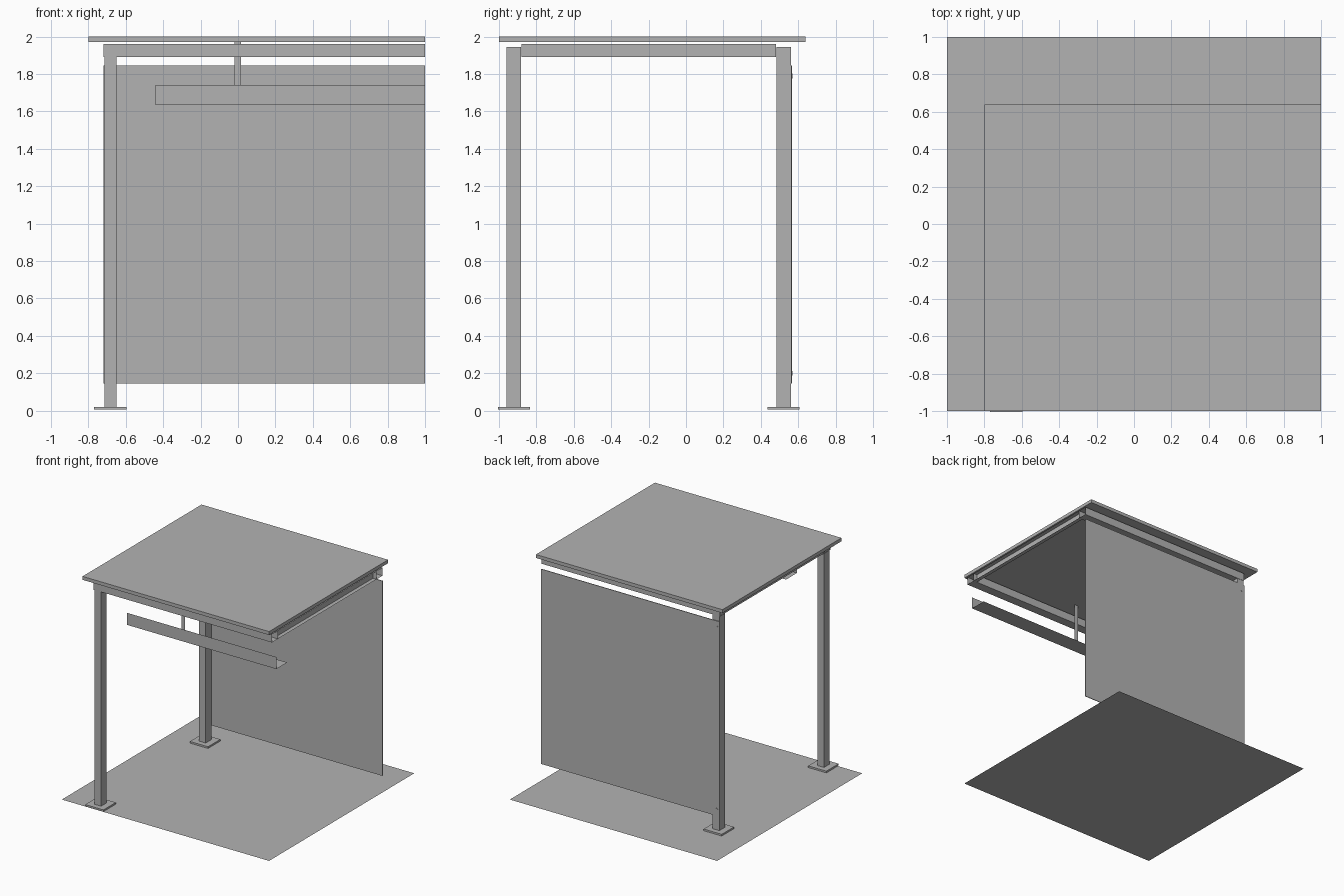
import bpy
import bmesh
from mathutils import Vector

cube = bpy.data.objects.get("Cube")
if cube:
    bpy.data.objects.remove(cube, do_unlink=True)

grey = bpy.data.materials.new("plain_grey")
grey.use_nodes = True
colour = (0.45, 0.45, 0.45, 1)
grey.diffuse_color = colour
grey.node_tree.nodes["Principled BSDF"].inputs["Base Color"].default_value = colour


def finish(name, bm):
    mesh = bpy.data.meshes.new(name)
    bm.to_mesh(mesh)
    bm.free()
    mesh.materials.append(grey)
    obj = bpy.data.objects.new(name, mesh)
    bpy.context.collection.objects.link(obj)
    return obj


def box(name, x, y, z):
    """Solid box from (low, high) ranges."""
    bm = bmesh.new()
    bmesh.ops.create_cube(bm, size=1)
    for v in bm.verts:
        v.co = Vector([r[0] if c < 0 else r[1] for c, r in zip(v.co, (x, y, z))])
    return finish(name, bm)


def sheet(name, profile, axis, ends, closed=False):
    """Thin folded sheet: a profile in the other two axes, swept along one axis."""
    bm = bmesh.new()
    rows = []
    for end in ends:
        row = []
        for point in profile:
            co = list(point)
            co.insert(axis, end)
            row.append(bm.verts.new(co))
        rows.append(row)
    n = len(profile)
    for i in range(n if closed else n - 1):
        j = (i + 1) % n
        bm.faces.new((rows[0][i], rows[0][j], rows[1][j], rows[1][i]))
    bmesh.ops.recalc_face_normals(bm, faces=bm.faces)
    return finish(name, bm)


def rectangle(a, b):
    return [(a[0], b[0]), (a[1], b[0]), (a[1], b[1]), (a[0], b[1])]


X, Y, Z = range(3)
beam_z = (1.89, 1.96)

# Ground and roof
sheet("ground", [(-1, 0), (1, 0)], Y, (-1, 1))
box("roof", (-0.8, 1), (-1, 0.64), (1.97, 2))

# Posts on foot plates, with a hollow beam over each row
for side, y in (("front", -0.92), ("back", 0.522)):
    box(side + "_post", (-0.715, -0.65), (y - 0.039, y + 0.039), (0.02, 1.945))
    box(side + "_foot_plate", (-0.77, -0.595), (y - 0.085, y + 0.085), (0.005, 0.02))
    sheet(side + "_beam", rectangle((y - 0.041, y + 0.041), beam_z), X, (-0.72, 1), True)

# Cross beams: a full tube at the end and a half tube at the open side
cross_y = (-0.879, 0.481)
sheet("end_cross_beam", rectangle((-0.718, -0.648), beam_z), Y, cross_y, True)
sheet("middle_cross_beam", [(1, 1.89), (0.965, 1.89), (0.965, 1.96), (1, 1.96)], Y, cross_y)

# Back panel with its fixings
box("back_panel", (-0.72, 1), (0.561, 0.567), (0.145, 1.845))
for level, z in (("lower", 0.2), ("upper", 1.79)):
    bm = bmesh.new()
    bmesh.ops.create_cone(bm, cap_ends=True, segments=12, radius1=0.013,
                          radius2=0.013, depth=0.004)
    screw = finish(level + "_panel_screw", bm)
    screw.rotation_euler.x = 1.5708
    screw.location = (-0.695, 0.568, z)

# Hanging sign board with a bottom lip and its hanger strip
sheet("sign_board", [(-0.9, 1.74), (-0.9, 1.635), (-0.75, 1.635)], X, (-0.44, 1))
sheet("sign_hanger", [(-0.75, 1.635), (-0.75, 1.97)], X, (-0.02, 0.016))
